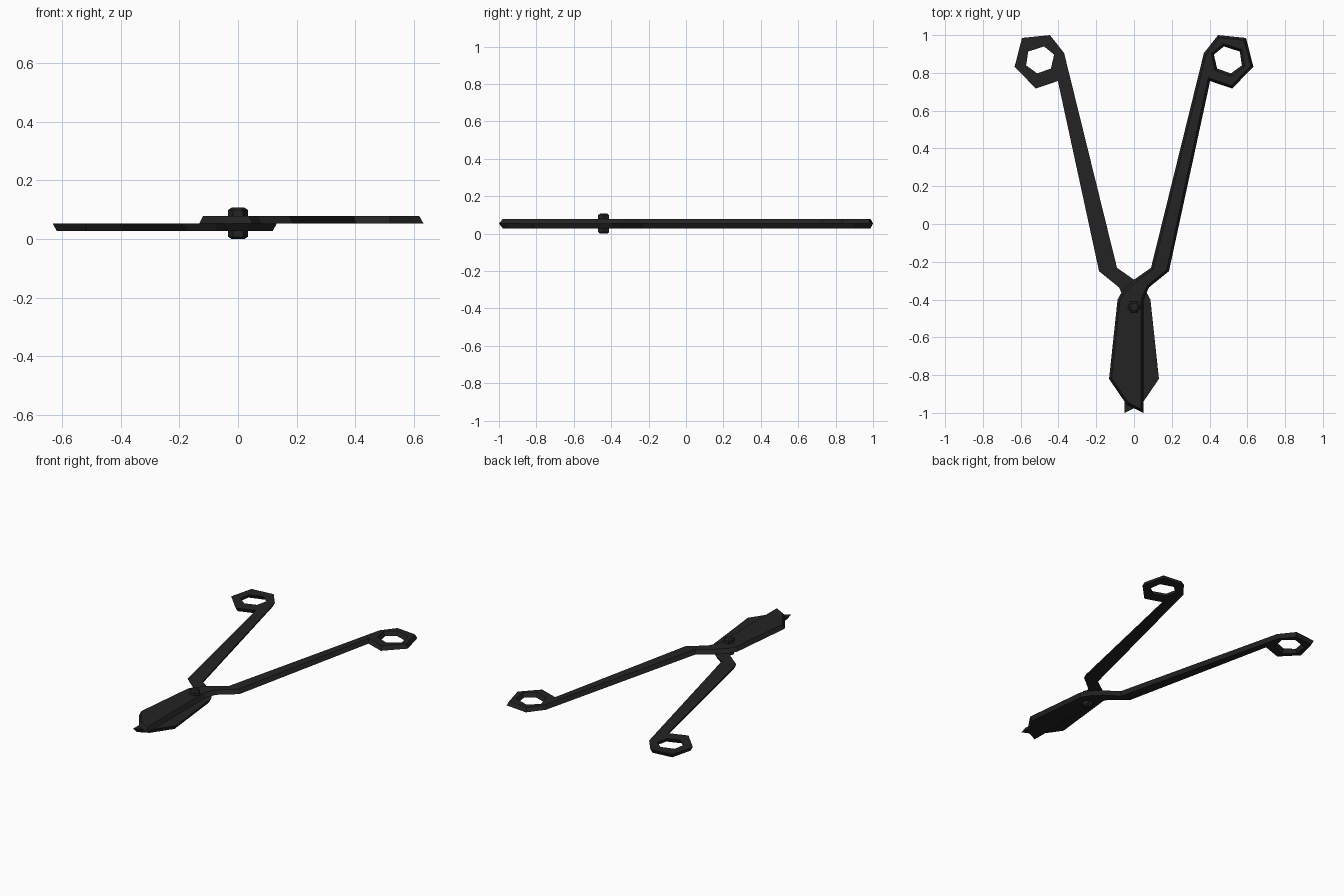
import bpy
import bmesh
from math import pi
from mathutils import Vector, Matrix

cube = bpy.data.objects.get("Cube")
if cube:
    bpy.data.objects.remove(cube, do_unlink=True)

metal = bpy.data.materials.new("black_metal")
metal.use_nodes = True
colour = (0.017, 0.017, 0.017, 1)
metal.diffuse_color = colour
metal.node_tree.nodes["Principled BSDF"].inputs["Base Color"].default_value = colour

MID, THICK, BEVEL = 0.0535, 0.026, 0.013

# Blade, shank and finger ring in one counter-clockwise outline, plus the finger hole
outline = [(0.05, -1), (0.05, -0.4), (0.08, -0.335), (0.185, -0.25),
           (0.403, 0.757), (0.52, 0.717), (0.632, 0.833), (0.593, 0.985),
           (0.445, 1), (0.37, 0.905), (0.09, -0.232), (0, -0.295),
           (-0.065, -0.36), (-0.087, -0.4), (-0.132, -0.82), (-0.04, -0.955)]
hole = [(0.476, 0.94), (0.56, 0.913), (0.571, 0.84),
        (0.513, 0.797), (0.44, 0.823), (0.423, 0.897)]


def inset(points, dist):
    """Move every edge of a loop towards its left side."""
    pts = [Vector(p) for p in points]
    result = []
    for i, p in enumerate(pts):
        a = (p - pts[i - 1]).normalized()
        b = (pts[(i + 1) % len(pts)] - p).normalized()
        na, nb = Vector((-a.y, a.x)), Vector((-b.y, b.x))
        result.append(p + (na + nb) * dist / (1 + na.dot(nb)))
    return result


def finish(bm, name):
    bmesh.ops.recalc_face_normals(bm, faces=bm.faces)
    mesh = bpy.data.meshes.new(name)
    bm.to_mesh(mesh)
    bm.free()
    mesh.materials.append(metal)
    obj = bpy.data.objects.new(name, mesh)
    bpy.context.collection.objects.link(obj)
    return obj


def scissor_half(name, flipped):
    bm = bmesh.new()
    flat_edges, bevel_edges = [], []
    for loop in (outline, hole):
        low = [bm.verts.new((x, y, 0)) for x, y in loop]
        high = [bm.verts.new((p.x, p.y, THICK)) for p in inset(loop, BEVEL)]
        n = len(loop)
        for i in range(n):
            j = (i + 1) % n
            bm.faces.new((low[i], low[j], high[j], high[i]))
            flat_edges.append(bm.edges.get((low[i], low[j])))
            bevel_edges.append(bm.edges.get((high[i], high[j])))
    for edges in (flat_edges, bevel_edges):
        bmesh.ops.triangle_fill(bm, edges=edges, use_beauty=True)
    if flipped:
        bm.transform(Matrix.Rotation(pi, 4, 'Y'))
    bm.transform(Matrix.Translation((0, 0, MID)))
    finish(bm, name)


scissor_half("upper_half", False)
scissor_half("lower_half", True)

# Six-sided pivot pin with slightly domed ends
bm = bmesh.new()
rings = []
for radius, z in ((0.022, 0), (0.034, 0.008), (0.034, 2 * MID - 0.008), (0.022, 2 * MID)):
    rings.append([bm.verts.new(Matrix.Rotation(k * pi / 3, 3, 'Z') @ Vector((radius, 0, z))
                               + Vector((0, -0.44, 0))) for k in range(6)])
for a, b in zip(rings, rings[1:]):
    for k in range(6):
        bm.faces.new((a[k], a[(k + 1) % 6], b[(k + 1) % 6], b[k]))
bm.faces.new(rings[0])
bm.faces.new(rings[-1])
finish(bm, "pivot_pin")
